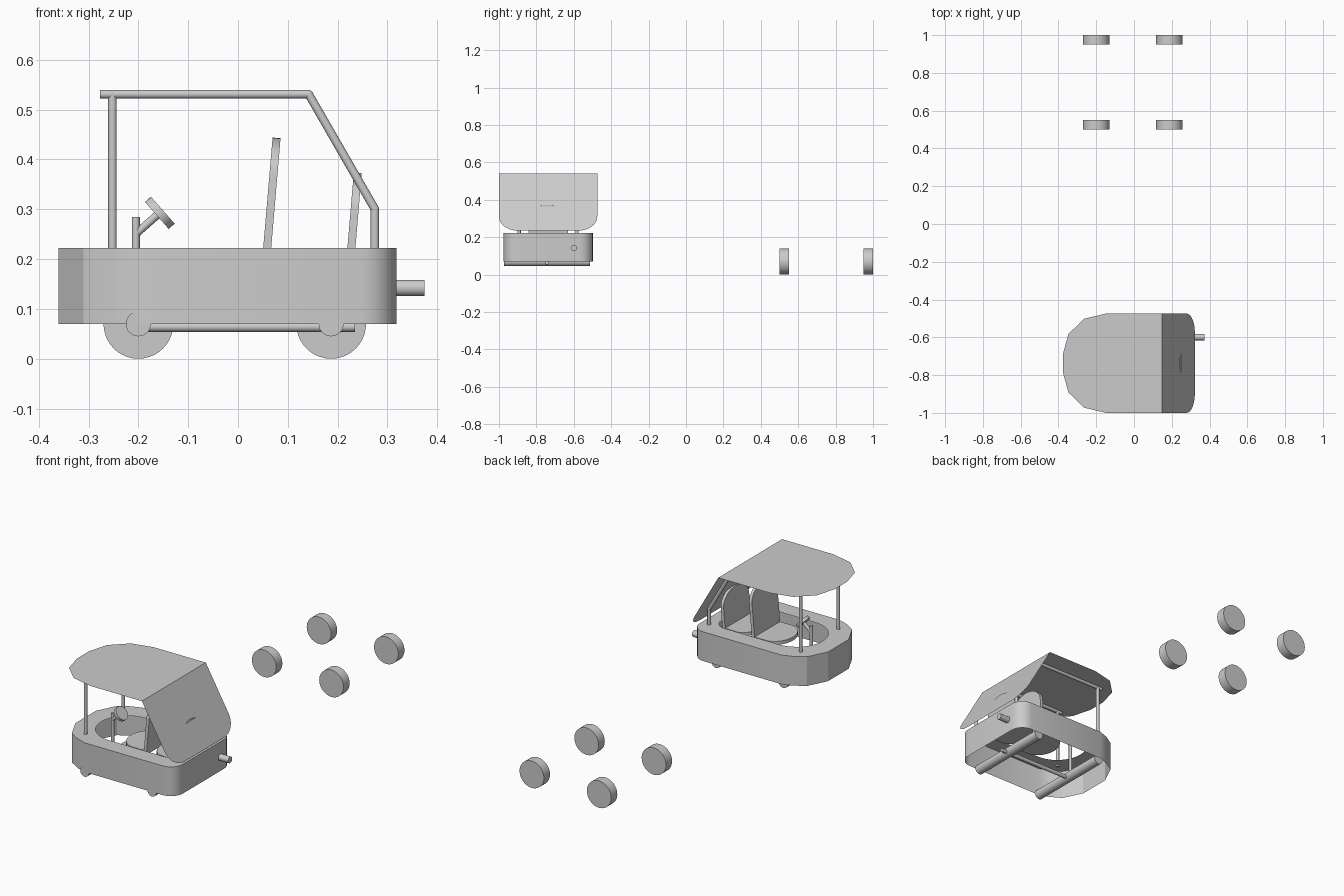
import bpy, bmesh, math
from mathutils import Vector

if "Cube" in bpy.data.objects:
    bpy.data.objects.remove(bpy.data.objects["Cube"])

CY = -0.737  # centre line of the vehicle


def finish(name, bm, angle=30):
    bmesh.ops.recalc_face_normals(bm, faces=bm.faces)
    me = bpy.data.meshes.new(name)
    bm.to_mesh(me)
    bm.free()
    ob = bpy.data.objects.new(name, me)
    bpy.context.collection.objects.link(ob)
    bpy.ops.object.select_all(action='DESELECT')
    ob.select_set(True)
    bpy.context.view_layer.objects.active = ob
    bpy.ops.object.shade_smooth_by_angle(angle=math.radians(angle))
    return ob


def rod(name, points, r, seg=20):
    """Round rods joining the given points in turn."""
    bm = bmesh.new()
    for a, b in zip(points, points[1:]):
        a, b = Vector(a), Vector(b)
        rot = (b - a).to_track_quat('Z', 'Y').to_matrix().to_4x4()
        rot.translation = (a + b) / 2
        bmesh.ops.create_cone(bm, cap_ends=True, segments=seg, radius1=r, radius2=r,
                              depth=(b - a).length, matrix=rot)
    for p in points[1:-1]:
        ball = bmesh.ops.create_uvsphere(bm, u_segments=seg, v_segments=10, radius=r)
        bmesh.ops.translate(bm, verts=ball['verts'], vec=p)
    return finish(name, bm)


def arc(cx, cy, rx, ry, a0, a1, n):
    return [(cx + rx * math.cos(math.radians(a0 + (a1 - a0) * i / n)),
             cy + ry * math.sin(math.radians(a0 + (a1 - a0) * i / n))) for i in range(n + 1)]


def mirrored(half):
    """Close a half outline (y >= 0) over the centre line."""
    return half + [(x, -y) for x, y in reversed(half) if y > 1e-5]


def slab(name, outline, origin, u, v, thickness):
    """Flat outline in the u,v plane, given a thickness."""
    bm = bmesh.new()
    o, u, v = Vector(origin), Vector(u).normalized(), Vector(v).normalized()
    f = bm.faces.new([bm.verts.new(o + u * a + v * b) for a, b in outline])
    ext = bmesh.ops.extrude_face_region(bm, geom=[f])
    vs = [g for g in ext['geom'] if isinstance(g, bmesh.types.BMVert)]
    bmesh.ops.translate(bm, verts=vs, vec=u.cross(v) * thickness)
    return finish(name, bm)


# Body shell: open underneath, with an oval cockpit opening in the deck
outer = mirrored([(-0.36, 0.085), (-0.31, 0.185), (-0.255, 0.219), (-0.2, 0.2385)]
                 + arc(0.248, 0.1685, 0.07, 0.07, 90, 0, 8))
inner = mirrored(arc(-0.12, 0, 0.15, 0.15, 180, 90, 12)
                 + arc(0.19, 0.09, 0.06, 0.06, 90, 0, 6))
bm = bmesh.new()


def loop(pts, z):
    vs = [bm.verts.new((x, y + CY, z)) for x, y in pts]
    return [bm.edges.new((vs[i - 1], vs[i])) for i in range(len(vs))]


rim, hole = loop(outer, 0.222), loop(inner, 0.222)
bmesh.ops.triangle_fill(bm, edges=rim + hole, use_beauty=True)
ext = bmesh.ops.extrude_edge_only(bm, edges=rim)
bmesh.ops.translate(bm, vec=(0, 0, -0.152),
                    verts=[g for g in ext['geom'] if isinstance(g, bmesh.types.BMVert)])
finish("body_shell", bm, 22)

# Canopy roof with the sloping rear panel
bm = bmesh.new()
front = [(0.147, 0.2625), (-0.15, 0.2625), (-0.265, 0.235), (-0.347, 0.155), (-0.376, 0.05)]
slope = [(0.147, 0.2625)] + arc(0.279, 0.1625, 0.043, 0.1, 90, 0, 10)
roof = [(x, y, 0.54) for x, y in mirrored(front)]
rear = [(x, y, 0.54 - (x - 0.147) * 1.743) for x, y in mirrored(slope)]
for pts in (roof, rear):
    bm.faces.new([bm.verts.new((x, y + CY, z)) for x, y, z in pts])
bmesh.ops.remove_doubles(bm, verts=bm.verts, dist=1e-4)
finish("canopy", bm, 20)

# Canopy frame on both sides
for side, s in (("left", 1), ("right", -1)):
    y = CY + s * 0.155
    rod(f"front_post_{side}", [(-0.252, y, 0.215), (-0.252, y, 0.535)], 0.0085)
    rod(f"roof_rail_{side}", [(-0.277, y, 0.531), (0.142, y, 0.531),
                              (0.275, y, 0.3), (0.275, y, 0.215)], 0.0085)

# Seats: arched leaning backs and rounded cushions
for name, x, z0, top in (("front", 0.047, 0.18, 0.445), ("rear", 0.216, 0.18, 0.375)):
    h = top - z0
    back = [(-0.105, 0), (0.105, 0)] + arc(0, h - 0.075, 0.105, 0.075, 0, 180, 20)
    slab(f"{name}_seat_back", back, (x, CY, z0), (0, 1, 0), (0.085, 0, 1), 0.016)
cushion = [(0.055, 0.105), (0.055, -0.105)] + arc(-0.015, 0, 0.085, 0.105, 270, 90, 20)
slab("front_seat_cushion", cushion, (0, CY, 0.18), (1, 0, 0), (0, 1, 0), 0.018)
cushion = [(0.22, 0.105), (0.22, -0.105)] + arc(0.15, 0, 0.07, 0.105, 270, 90, 20)
slab("rear_seat_cushion", cushion, (0, CY, 0.18), (1, 0, 0), (0, 1, 0), 0.018)

# Steering post, column and wheel
axis = Vector((0.75, 0, 0.66)).normalized()
hub = Vector((-0.157, CY, 0.293))
rod("steering_post", [(-0.205, CY, 0.07), (-0.205, CY, 0.285)], 0.008)
rod("steering_column", [hub - axis * 0.065, hub], 0.008)
rod("steering_wheel", [hub - axis * 0.008, hub + axis * 0.008], 0.036, 32)

# Axles, drive shaft and exhaust
for name, x in (("front", -0.2), ("rear", 0.187)):
    rod(f"{name}_axle", [(x, -0.974, 0.07), (x, -0.513, 0.07)], 0.025, 32)
rod("drive_shaft", [(-0.2, -0.743, 0.064), (0.235, -0.743, 0.064)], 0.01)
rod("exhaust_pipe", [(0.3, -0.599, 0.142), (0.374, -0.599, 0.142)], 0.0165, 24)

# Four loose wheels set out behind the vehicle
for end, x in (("front", -0.2), ("rear", 0.187)):
    for side, y in (("inner", 0.5), ("outer", 0.95)):
        rod(f"{end}_wheel_{side}", [(x, y, 0.07), (x, y + 0.05, 0.07)], 0.07, 40)
